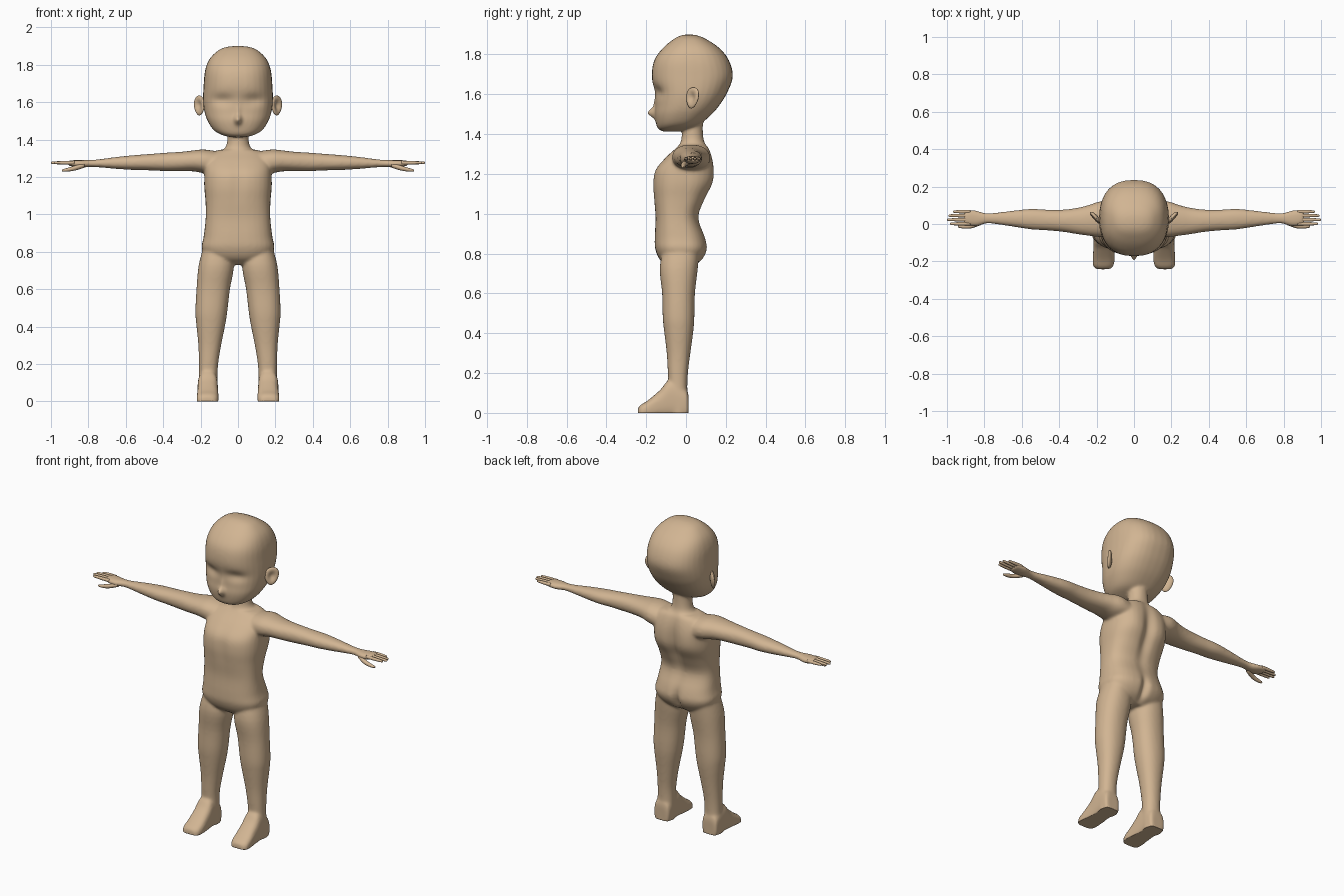
import bpy, bmesh, math
from mathutils import Matrix, Vector

skin = bpy.data.materials.new("tan skin")
skin.diffuse_color = (0.64, 0.46, 0.29, 1)
SEG, STEPS = 32, 4


def spline(a, b, c, d, t):
    return 0.5 * (2*b + (c-a)*t + (2*a-5*b+4*c-d)*t*t + (3*b-a-3*c+d)*t**3)


def loft(bm, axis, rows, n=2.2, mirror=False):
    """Skin rounded boxes (pos, u0, u1, v0, v1) strung along an axis."""
    fine = []
    for i in range(len(rows) - 1):
        q = [rows[min(max(k, 0), len(rows) - 1)] for k in (i-1, i, i+1, i+2)]
        for s in range(STEPS):
            fine.append([spline(*p, s / STEPS) for p in zip(*q)])
    fine.append(rows[-1])
    for side in ((1, -1) if mirror else (1,)):
        rings = []
        for pos, u0, u1, v0, v1 in fine:
            ring = []
            for k in range(SEG):
                a = 2 * math.pi * k / SEG
                c, s = math.cos(a), math.sin(a)
                u = (u0+u1)/2 + (u1-u0)/2 * math.copysign(abs(c)**(2/n), c)
                v = (v0+v1)/2 + (v1-v0)/2 * math.copysign(abs(s)**(2/n), s)
                p = {'x': (pos, u, v), 'y': (u, pos, v), 'z': (u, v, pos)}[axis]
                ring.append(bm.verts.new((p[0]*side, p[1], p[2])))
            rings.append(ring)
        faces = [bm.faces.new(rings[0]), bm.faces.new(rings[-1])]
        for r, q in zip(rings, rings[1:]):
            for k in range(SEG):
                j = (k + 1) % SEG
                faces.append(bm.faces.new((r[k], r[j], q[j], q[k])))
        bmesh.ops.recalc_face_normals(bm, faces=faces)


def sym(rows):
    return [(z, -w, w, f, b) for z, w, f, b in rows]


def finish(bm, name):
    me = bpy.data.meshes.new(name)
    bm.to_mesh(me)
    bm.free()
    ob = bpy.data.objects.new(name, me)
    bpy.context.collection.objects.link(ob)
    me.materials.append(skin)
    me.shade_smooth()
    return ob


body_bm = bmesh.new()
# head
loft(body_bm, 'z', sym([
    (1.412, .035, -.11, -.04), (1.424, .085, -.138, .0), (1.45, .13, -.15, .07),
    (1.5, .163, -.158, .13), (1.55, .18, -.154, .172), (1.61, .187, -.158, .208),
    (1.69, .184, -.172, .236), (1.77, .176, -.16, .216), (1.83, .153, -.118, .17),
    (1.875, .108, -.065, .105), (1.894, .066, -.03, .062), (1.9, .02, .0, .03)]), 2.4)
# torso
loft(body_bm, 'z', sym([
    (.73, .09, -.08, .03), (.765, .16, -.128, .078), (.82, .194, -.154, .106),
    (.88, .184, -.157, .097), (.98, .173, -.153, .064), (1.07, .174, -.161, .095),
    (1.15, .181, -.167, .132), (1.22, .179, -.155, .138), (1.28, .175, -.105, .132),
    (1.325, .145, -.055, .118), (1.345, .1, -.035, .105)]), 2.6)
# neck
loft(body_bm, 'z', sym([
    (1.3, .1, -.05, .11), (1.345, .078, -.034, .103), (1.37, .062, -.024, .092),
    (1.42, .056, -.02, .086), (1.5, .056, -.02, .086)]), 2)
# legs
loft(body_bm, 'z', [
    (.84, .05, .18, -.11, .07), (.73, .022, .21, -.132, .06), (.6, .043, .222, -.12, .045),
    (.48, .057, .228, -.117, .042), (.41, .068, .223, -.11, .037), (.3, .09, .212, -.097, .022),
    (.2, .106, .209, -.091, .01), (.12, .109, .21, -.086, .007), (.04, .108, .216, -.08, .012),
    (-.03, .11, .214, -.08, .01)], 2.2, True)
# feet
loft(body_bm, 'y', [
    (.013, .125, .203, -.03, .08), (.0, .112, .214, -.03, .12), (-.08, .108, .216, -.03, .165),
    (-.13, .106, .217, -.03, .115), (-.19, .104, .221, -.03, .064),
    (-.225, .11, .219, -.03, .042), (-.242, .13, .2, -.03, .025)], 2.8, True)
# arms and palms
loft(body_bm, 'x', [
    (.1, -.06, .11, 1.21, 1.335), (.18, -.07, .12, 1.22, 1.347), (.24, -.063, .102, 1.23, 1.342),
    (.3, -.055, .087, 1.231, 1.335), (.38, -.042, .077, 1.231, 1.33), (.47, -.034, .077, 1.235, 1.323),
    (.55, -.029, .081, 1.237, 1.317), (.65, -.014, .071, 1.243, 1.307), (.74, -.001, .061, 1.251, 1.295),
    (.79, .002, .058, 1.253, 1.291), (.84, -.013, .072, 1.25, 1.29), (.88, -.01, .077, 1.255, 1.29),
    (.91, -.002, .072, 1.261, 1.287)], 2.2, True)
body = finish(body_bm, "body")

# fuse the body parts into one soft skin
bpy.context.view_layer.objects.active = body
rm = body.modifiers.new("fuse", 'REMESH')
rm.mode, rm.voxel_size = 'VOXEL', 0.007
sm = body.modifiers.new("soften", 'SMOOTH')
sm.factor, sm.iterations = 0.5, 14
for m in ("fuse", "soften"):
    bpy.ops.object.modifier_apply(modifier=m)

# soft dents and bumps: centre, spread, push along y (mirrored in x)
bumps = [
    ((0, -.165, 1.506), (.013, .04, .016), -.034),    # nose tip
    ((0, -.165, 1.545), (.011, .04, .025), -.008),    # nose bridge
    ((.085, -.15, 1.61), (.042, .06, .022), .016),    # eye sockets
    ((0, .13, 1.12), (.024, .06, .13), -.022),        # spine
    ((.11, .13, 1.2), (.045, .06, .06), .010),        # shoulder blades
    ((0, .09, .80), (.016, .05, .045), -.024),        # seat cleft
    ((0, -.15, 1.17), (.025, .05, .07), .006),        # breastbone
]
for v in body.data.vertices:
    co = v.co
    push = 0
    for c, s, amount in bumps:
        e = ((abs(co.x)-c[0])/s[0])**2 + ((co.y-c[1])/s[1])**2 + ((co.z-c[2])/s[2])**2
        if e < 16:
            push += amount * math.exp(-e / 2)
    co.y += push
    co.z = max(co.z, 0)          # flat soles
body.data.shade_smooth()

# fingers and thumbs
bm = bmesh.new()
for y, tip in ((.066, .968), (.045, .992), (.023, 1.0), (.001, .985)):
    loft(bm, 'x', [(x, y-r, y+r, 1.276-r, 1.276+r) for x, r in
                   ((.875, .009), (.92, .0095), (tip-.02, .0075), (tip-.005, .006), (tip, .002))], 2, True)
loft(bm, 'x', [
    (.82, -.006, .025, 1.25, 1.275), (.87, -.023, .003, 1.235, 1.261), (.91, -.024, -.003, 1.229, 1.249),
    (.935, -.02, -.005, 1.229, 1.242), (.942, -.015, -.01, 1.232, 1.238)], 2, True)
finish(bm, "fingers")

# ears: flattened balls with a hollowed front
bm = bmesh.new()
for side in (1, -1):
    new = bmesh.ops.create_uvsphere(bm, u_segments=28, v_segments=18, radius=1)["verts"]
    for v in new:
        x, y, z = v.co
        r2 = y*y + z*z
        thick = x * .016
        if x > 0:
            thick -= .02 * math.exp(-r2 / .3)
        wide = .040 * y * (1 + .2 * z)
        p = Matrix.Rotation(math.radians(-42), 3, 'Z') @ Vector((thick, wide, .053 * z))
        v.co = ((p.x + .207) * side, p.y + .032 + .1 * p.z, p.z + 1.582)
    faces = list({f for v in new for f in v.link_faces})
    bmesh.ops.recalc_face_normals(bm, faces=faces)
finish(bm, "ears")
